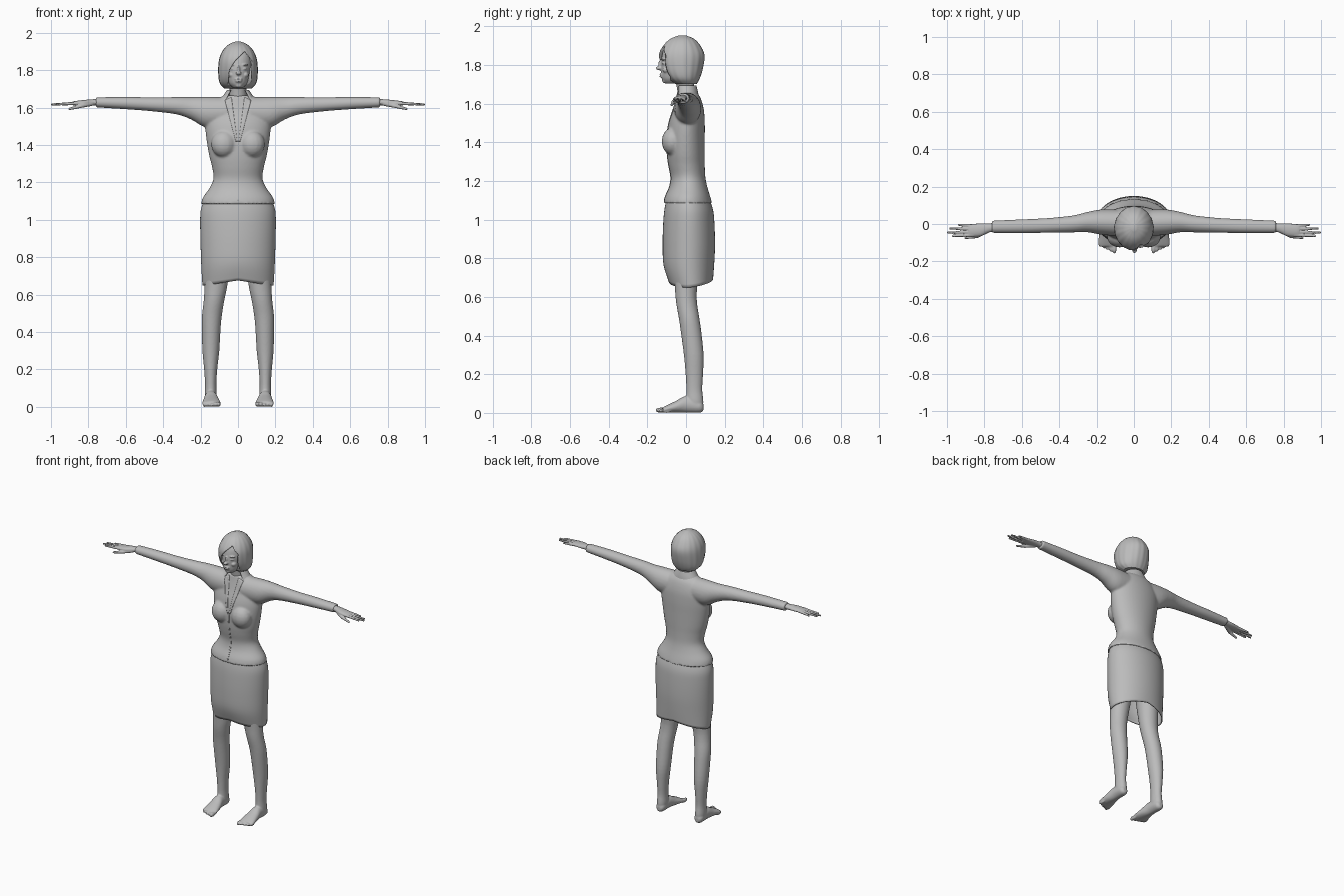
import bpy, bmesh, math
from mathutils import Vector, Matrix

if "Cube" in bpy.data.objects:
    bpy.data.objects.remove(bpy.data.objects["Cube"])

grey = bpy.data.materials.new("plain grey")
grey.use_nodes = True
colour = (0.5, 0.5, 0.5, 1)
grey.diffuse_color = colour
grey.node_tree.nodes["Principled BSDF"].inputs["Base Color"].default_value = colour


def smooth_rows(rows, steps=4):
    """Catmull-Rom interpolation between the given section rows."""
    rows = [Vector(r) for r in rows]
    out = []
    for i in range(len(rows) - 1):
        a, b = rows[max(i - 1, 0)], rows[i]
        c, d = rows[i + 1], rows[min(i + 2, len(rows) - 1)]
        for k in range(steps):
            t = k / steps
            out.append(0.5 * (2 * b + (c - a) * t + (2 * a - 5 * b + 4 * c - d) * t * t
                              + (3 * b - a - 3 * c + d) * t ** 3))
    return out + [rows[-1]]


def loft(bm, rows, axis=2, n=32, caps=True, ripple=0, waves=1):
    """Rows hold position on the axis, then centre and radius on the other two."""
    others = [i for i in range(3) if i != axis]
    rings = []
    for t, a, b, ra, rb in smooth_rows(rows):
        ring = []
        for k in range(n):
            ang = 2 * math.pi * k / n
            f = 1 + ripple * math.sin(ang * waves)
            p = Vector((t, t, t))
            p[others[0]] = a + ra * f * math.cos(ang)
            p[others[1]] = b + rb * f * math.sin(ang)
            ring.append(bm.verts.new(p))
        rings.append(ring)
    for lo, hi in zip(rings, rings[1:]):
        for k in range(n):
            bm.faces.new((lo[k], lo[(k + 1) % n], hi[(k + 1) % n], hi[k]))
    if caps:
        bm.faces.new(rings[0])
        bm.faces.new(rings[-1])
    return rings


def blob(bm, centre, radii):
    m = Matrix.Translation(centre) @ Matrix.Diagonal((*radii, 1))
    bmesh.ops.create_uvsphere(bm, u_segments=16, v_segments=10, radius=1, matrix=m)


def finger(bm, start, end, r0, r1):
    for k in range(13):
        t = k / 12
        r = r0 + (r1 - r0) * t
        blob(bm, Vector(start).lerp(Vector(end), t), (r, r, r))


def finish(bm, name, voxel=0, relax=0, mirror=False, thick=0):
    bmesh.ops.recalc_face_normals(bm, faces=bm.faces)
    mesh = bpy.data.meshes.new(name)
    bm.to_mesh(mesh)
    bm.free()
    mesh.materials.append(grey)
    obj = bpy.data.objects.new(name, mesh)
    bpy.context.scene.collection.objects.link(obj)
    bpy.ops.object.select_all(action="DESELECT")
    obj.select_set(True)
    bpy.context.view_layer.objects.active = obj
    bpy.ops.object.shade_smooth_by_angle(angle=math.radians(40))
    if voxel:
        m = obj.modifiers.new("blend", "REMESH")
        m.mode, m.voxel_size, m.use_smooth_shade = "VOXEL", voxel, True
    if relax:
        m = obj.modifiers.new("relax", "SMOOTH")
        m.factor, m.iterations = 0.5, relax
    if thick:
        obj.modifiers.new("thickness", "SOLIDIFY").thickness = thick
    if mirror:
        obj.modifiers.new("mirror", "MIRROR")
    return obj


# Jacket: body, bust and both sleeves blended together
bm = bmesh.new()
body = [(1.085, .197, -.117, .135), (1.12, .187, -.108, .125), (1.17, .152, -.086, .11),
        (1.22, .131, -.079, .1), (1.28, .138, -.09, .097), (1.34, .153, -.098, .097),
        (1.42, .167, -.1, .097), (1.5, .175, -.09, .097), (1.57, .168, -.068, .092),
        (1.63, .13, -.052, .075), (1.665, .075, -.045, .05)]
loft(bm, [(z, 0, (f + b) / 2, w, (b - f) / 2) for z, w, f, b in body], n=48)
sleeve = [(.06, .005, 1.575, .07, .08), (.17, .01, 1.575, .068, .082), (.25, .01, 1.596, .054, .06),
          (.33, 0, 1.61, .045, .046), (.47, -.008, 1.618, .039, .037), (.6, -.012, 1.624, .037, .033),
          (.76, -.015, 1.628, .033, .027)]
for s in (1, -1):
    blob(bm, (s * .076, -.068, 1.405), (.068, .058, .072))
    loft(bm, [(s * x, *rest) for x, *rest in sleeve], axis=0)
jacket = finish(bm, "jacket", voxel=.007, relax=4)

# Lapels and front closing strip, laid on the jacket
def plate(name, corners, mirror):
    bm = bmesh.new()
    a, b, c, d = [Vector((x, -.14, z)) for x, z in corners]
    rows = [[bm.verts.new(a.lerp(b, u / 4).lerp(d.lerp(c, u / 4), v / 24)) for u in range(5)]
            for v in range(25)]
    for r, q in zip(rows, rows[1:]):
        for k in range(4):
            bm.faces.new((r[k], r[k + 1], q[k + 1], q[k]))
    obj = finish(bm, name)
    wrap = obj.modifiers.new("wrap", "SHRINKWRAP")
    wrap.target, wrap.wrap_method = jacket, "PROJECT"
    wrap.use_project_y, wrap.use_positive_direction = True, True
    wrap.offset = .002
    obj.modifiers.new("thickness", "SOLIDIFY").thickness = .005
    if mirror:
        obj.modifiers.new("mirror", "MIRROR")


plate("lapel", [(.035, 1.655), (.07, 1.64), (.012, 1.42), (.004, 1.42)], True)
plate("front_closing", [(-.004, 1.42), (.004, 1.42), (.004, 1.1), (-.004, 1.1)], False)

# Collar, open at the front
bm = bmesh.new()
loft(bm, [(1.635, 0, .004, .1, .062), (1.665, 0, .003, .078, .058), (1.695, 0, 0, .058, .053)], caps=False)
gap = [f for f in bm.faces if f.calc_center_median().y < -.035]
bmesh.ops.delete(bm, geom=gap, context="FACES")
finish(bm, "collar", thick=.006)

# Skirt with a dipped hem, open below
bm = bmesh.new()
skirt = [(.645, .19, -.088, .14), (.75, .196, -.116, .146), (.87, .2, -.121, .15),
         (.98, .202, -.118, .147), (1.05, .199, -.112, .14), (1.11, .18, -.1, .12)]
loft(bm, [(z, 0, (f + b) / 2, w, (b - f) / 2) for z, w, f, b in skirt], n=64, caps=False)
for v in bm.verts:
    fade = max(0, (.85 - v.co.z) / .2)
    v.co.z += fade * (.03 * (1 - abs(v.co.x) / .2) + max(0, v.co.y) * .12)
finish(bm, "skirt", thick=.006)

# Legs and bare feet
bm = bmesh.new()
loft(bm, [(.86, .1, .005, .075, .08), (.65, .118, 0, .061, .058), (.57, .128, .003, .055, .054),
          (.49, .139, .016, .053, .053), (.42, .143, .026, .05, .053), (.3, .145, .04, .045, .051),
          (.2, .146, .043, .035, .045), (.12, .146, .043, .03, .041), (.06, .146, .046, .032, .044),
          (.015, .146, .052, .026, .034)])
loft(bm, [(.09, .146, .028, .014, .016), (.07, .146, .034, .03, .033), (0, .145, .044, .034, .043),
          (-.05, .143, .032, .043, .031), (-.1, .142, .02, .05, .019), (-.12, .142, .015, .046, .013)], axis=1)
for k in range(5):
    r = .014 - .0015 * k
    blob(bm, (.104 + .019 * k, -.128 + .007 * k, r), (r * .85, .032 - .002 * k, r))
finish(bm, "leg", voxel=.005, relax=3, mirror=True)

# Hands with spread fingers
bm = bmesh.new()
loft(bm, [(.7, -.015, 1.628, .024, .02), (.77, -.02, 1.628, .024, .017), (.82, -.03, 1.626, .034, .015),
          (.87, -.034, 1.623, .033, .012), (.885, -.034, 1.622, .03, .009)], axis=0)
for y, y_tip, x_tip in ((-.059, -.064, .968), (-.043, -.046, .994), (-.026, -.024, .982), (-.01, -.004, .937)):
    finger(bm, (.86, y, 1.623), (x_tip, y_tip, 1.617), .0095, .0065)
finger(bm, (.785, -.035, 1.622), (.84, -.066, 1.608), .014, .01)
finger(bm, (.84, -.066, 1.608), (.9, -.074, 1.593), .01, .007)
finish(bm, "hand", voxel=.0035, relax=2, mirror=True)

# Neck, face and features
bm = bmesh.new()
loft(bm, [(1.6, 0, .01, .06, .05), (1.66, 0, .002, .046, .046), (1.76, 0, -.015, .044, .045)])
loft(bm, [(1.705, 0, -.08, .025, .028), (1.73, 0, -.062, .05, .064), (1.78, 0, -.05, .065, .08),
          (1.83, 0, -.045, .074, .083), (1.88, 0, -.04, .07, .075), (1.915, 0, -.03, .05, .055)])
blob(bm, (.003, -.136, 1.784), (.014, .02, .011))
blob(bm, (.003, -.13, 1.803), (.008, .014, .025))
blob(bm, (.003, -.126, 1.752), (.022, .011, .005))
blob(bm, (.003, -.126, 1.741), (.019, .011, .006))
blob(bm, (.003, -.106, 1.718), (.02, .018, .012))
for s in (1, -1):
    blob(bm, (.003 + s * .03, -.113, 1.808), (.014, .012, .007))
    blob(bm, (.003 + s * .031, -.115, 1.829), (.022, .014, .005))
    blob(bm, (.003 + s * .036, -.1, 1.775), (.018, .022, .016))
finish(bm, "head", voxel=.004, relax=2)

# Bobbed hair with a side-swept opening for the face
bm = bmesh.new()
loft(bm, [(1.702, 0, 0, .072, .055), (1.73, 0, -.014, .097, .084), (1.78, 0, -.022, .105, .108),
          (1.85, 0, -.023, .102, .118), (1.9, 0, -.022, .084, .096), (1.935, 0, -.02, .053, .062),
          (1.954, 0, -.018, .012, .016)], n=96, ripple=.008, waves=17)
hair = finish(bm, "hair")
bm = bmesh.new()
outline = [(.035, 1.9), (-.015, 1.85), (-.046, 1.8), (-.056, 1.68), (.068, 1.68), (.07, 1.78), (.073, 1.85)]
base = bm.faces.new([bm.verts.new((x, -.3, z)) for x, z in outline])
grown = bmesh.ops.extrude_face_region(bm, geom=[base])["geom"]
bmesh.ops.translate(bm, vec=(0, .22, 0), verts=[v for v in grown if isinstance(v, bmesh.types.BMVert)])
cutter = finish(bm, "face_cutter")
cutter.hide_render = True
cut = hair.modifiers.new("face opening", "BOOLEAN")
cut.operation, cut.object = "DIFFERENCE", cutter
bpy.context.view_layer.objects.active = hair
bpy.ops.object.modifier_apply(modifier=cut.name)
bpy.data.objects.remove(cutter)
